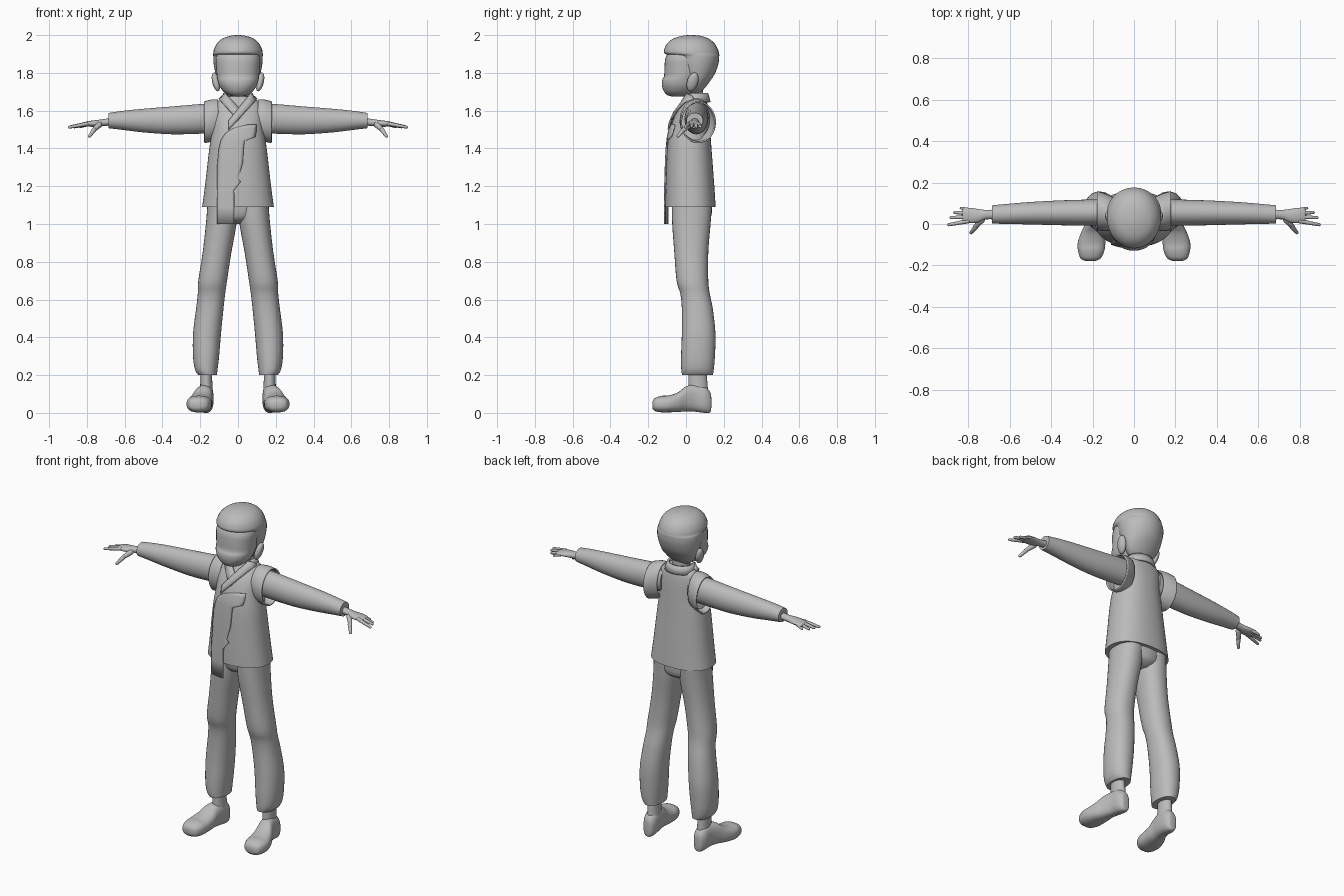
import bpy, bmesh, math
from mathutils import Vector

grey = bpy.data.materials.new("plain grey")
grey.diffuse_color = (0.5, 0.5, 0.5, 1)


def finish(name, bm, angle=40, solid=0, mirror=False):
    bmesh.ops.recalc_face_normals(bm, faces=bm.faces)
    me = bpy.data.meshes.new(name)
    bm.to_mesh(me)
    bm.free()
    me.materials.append(grey)
    ob = bpy.data.objects.new(name, me)
    bpy.context.collection.objects.link(ob)
    if solid:
        m = ob.modifiers.new("thickness", 'SOLIDIFY')
        m.thickness, m.offset = solid, 0
    if mirror:
        ob.modifiers.new("mirror", 'MIRROR')
    bpy.ops.object.select_all(action='DESELECT')
    ob.select_set(True)
    bpy.context.view_layer.objects.active = ob
    bpy.ops.object.shade_smooth_by_angle(angle=math.radians(angle))
    return ob


def smooth(rings, steps=4):
    """Catmull-Rom interpolation of ring parameters."""
    out = []
    for i in range(len(rings) - 1):
        r = [rings[max(0, min(len(rings) - 1, i + k))] for k in (-1, 0, 1, 2)]
        for s in range(steps):
            t = s / steps
            out.append([0.5 * (2*b + (c-a)*t + (2*a-5*b+4*c-d)*t*t + (3*b-a-3*c+d)*t**3)
                        for a, b, c, d in zip(*r)])
    return out + [list(rings[-1])]


def loft(name, rings, axis='z', n=32, p=2.0, caps=True, steps=4, **kw):
    """Rings: position on axis, then low/high of each of the other two axes."""
    bm = bmesh.new()
    loops = []
    for t, a0, a1, b0, b1 in smooth(rings, steps):
        loop = []
        for k in range(n):
            an = 2 * math.pi * k / n
            c, s = math.cos(an), math.sin(an)
            u = (a0+a1)/2 + (a1-a0)/2 * math.copysign(abs(c)**(2/p), c)
            v = (b0+b1)/2 + (b1-b0)/2 * math.copysign(abs(s)**(2/p), s)
            loop.append(bm.verts.new({'z': (u, v, t), 'x': (t, u, v), 'y': (u, t, v)}[axis]))
        loops.append(loop)
    for l0, l1 in zip(loops, loops[1:]):
        for k in range(n):
            bm.faces.new((l0[k], l0[(k+1) % n], l1[(k+1) % n], l1[k]))
    if caps:
        bm.faces.new(loops[0])
        bm.faces.new(loops[-1])
    return finish(name, bm, **kw)


def strip(name, rows, solid=0.008, **kw):
    """Sheet from rows of points."""
    bm = bmesh.new()
    vs = [[bm.verts.new(q) for q in row] for row in rows]
    for r0, r1 in zip(vs, vs[1:]):
        for k in range(len(r0) - 1):
            bm.faces.new((r0[k], r0[k+1], r1[k+1], r1[k]))
    return finish(name, bm, solid=solid, **kw)


def limb(name, p0, p1, r0, r1):
    """Rounded finger between two points."""
    bm = bmesh.new()
    p0, p1 = Vector(p0), Vector(p1)
    q = (p1 - p0).to_track_quat('Z', 'Y')
    bmesh.ops.create_uvsphere(bm, u_segments=12, v_segments=10, radius=1)
    L = (p1 - p0).length
    for v in bm.verts:
        up = v.co.z > 0.01
        r = r1 if up else r0
        v.co = p0 + q @ Vector((v.co.x*r, v.co.y*r, v.co.z*r + (L - r1 if up else 0)))
    return finish(name, bm, mirror=True)


# Jacket body: z, x range, y range
TORSO = [(1.09, -.19, .19, -.11, .157), (1.2, -.175, .175, -.108, .15), (1.4, -.152, .152, -.1, .135),
         (1.5, -.137, .137, -.085, .128), (1.58, -.135, .135, -.055, .122),
         (1.64, -.118, .118, -.015, .112), (1.675, -.07, .07, .0, .095)]
loft("jacket", TORSO, p=2.3, n=48)


def front_y(x, z):
    """Front surface of the jacket."""
    _, x0, x1, y0, y1 = min(smooth(TORSO, 12), key=lambda r: abs(r[0] - z))
    f = max(0, 1 - abs(x / x1)**2.3) ** (1 / 2.3)
    return (y0 + y1)/2 - (y1 - y0)/2 * f


# Hanging front panel: z, left and right edge
panel = [(1.0, -.11, -.02), (1.09, -.11, -.02), (1.18, -.11, -.02), (1.225, -.11, .015),
         (1.24, -.11, .0), (1.32, -.108, .025), (1.4, -.1, .03), (1.44, -.09, .035),
         (1.46, -.08, .09), (1.485, -.06, .095), (1.505, -.025, .095), (1.525, .05, .095)]
strip("front_panel", [[(a + (b-a)*k/8, front_y(a + (b-a)*k/8, max(z, 1.09)) - .004, z)
                       for k in range(9)] for z, a, b in panel], solid=.008)

# Crossed lapels and the raised neck band
def lapel(name, top, bottom, off):
    rows = []
    for k in range(11):
        t = k / 10
        rows.append([])
        for e in (0, .5, 1):
            a, b = Vector(top[0]).lerp(Vector(top[1]), t), Vector(bottom[0]).lerp(Vector(bottom[1]), t)
            x, z = a.lerp(b, e)
            rows[-1].append((x, front_y(x, min(z, 1.67)) - off, z))
    strip(name, rows, solid=.012)

lapel("under_lapel", [(-.065, 1.69), (.03, 1.585)], [(-.1, 1.66), (.0, 1.55)], .005)
lapel("over_lapel", [(.065, 1.69), (-.05, 1.545)], [(.1, 1.66), (-.05, 1.5)], .011)
band = []
for k in range(25):
    an = math.radians(-25 + 230 * k / 24)
    band.append([(r * math.cos(an), .05 + r * .85 * math.sin(an), z)
                 for r, z in ((.088, 1.645), (.08, 1.67), (.072, 1.692))])
strip("neck_band", band, solid=.012)

# Flared armhole edges of the vest
loft("armhole_edge", [(.105, -.025, .128, 1.45, 1.655), (.14, -.03, .143, 1.44, 1.655),
                      (.178, -.025, .155, 1.432, 1.645)],
     axis='x', caps=False, solid=.008, mirror=True)

# Sleeves, x then y and z ranges
loft("sleeve", [(.09, -.005, .118, 1.485, 1.643), (.2, -.008, .118, 1.478, 1.635),
                (.35, -.006, .114, 1.475, 1.622), (.5, -.002, .106, 1.485, 1.61),
                (.6, .0, .098, 1.497, 1.6), (.685, .002, .09, 1.507, 1.588)],
     axis='x', mirror=True)
# Hand
loft("hand", [(.66, .022, .07, 1.523, 1.563), (.715, .022, .068, 1.518, 1.555),
              (.75, .008, .072, 1.515, 1.55), (.79, .004, .078, 1.515, 1.545),
              (.82, .008, .076, 1.516, 1.538), (.828, .018, .066, 1.522, 1.532)],
     axis='x', n=20, mirror=True)
for nm, a, b, r in (("index_finger", (.8, .014, 1.53), (.9, -.005, 1.511), .011),
                    ("middle_finger", (.805, .034, 1.53), (.89, .03, 1.515), .011),
                    ("ring_finger", (.805, .052, 1.528), (.872, .056, 1.512), .0105),
                    ("little_finger", (.795, .068, 1.527), (.84, .078, 1.512), .0095),
                    ("thumb_base", (.735, .02, 1.525), (.772, -.022, 1.49), .016),
                    ("thumb", (.762, -.014, 1.498), (.79, -.046, 1.46), .012)):
    limb(nm, a, b, r, r * .7)

# Neck and head
loft("neck", [(1.6, -.055, .055, 0, .1), (1.66, -.05, .05, 0, .09), (1.74, -.05, .05, -.01, .09)])
loft("face", [(1.675, -.022, .022, -.075, -.01), (1.682, -.05, .05, -.098, .03),
              (1.70, -.076, .076, -.116, .05), (1.73, -.098, .098, -.127, .07),
              (1.76, -.108, .108, -.127, .08), (1.785, -.112, .112, -.116, .09),
              (1.83, -.116, .116, -.114, .1), (1.88, -.117, .117, -.108, .1),
              (1.93, -.1, .1, -.08, .1)], p=2.2)
loft("hair", [(1.69, -.05, .05, .02, .07), (1.72, -.085, .085, .0, .1), (1.76, -.108, .108, -.01, .13),
              (1.80, -.12, .12, -.035, .155), (1.85, -.129, .129, -.055, .172),
              (1.888, -.131, .131, -.07, .176), (1.902, -.131, .131, -.113, .175),
              (1.925, -.127, .127, -.115, .169), (1.955, -.112, .112, -.1, .152),
              (1.98, -.085, .085, -.07, .122), (1.995, -.045, .045, -.025, .082),
              (2.0, -.012, .012, .01, .042)])
# Ears
bm = bmesh.new()
bmesh.ops.create_uvsphere(bm, u_segments=16, v_segments=12, radius=1)
for v in bm.verts:
    x, y, z = v.co
    v.co = (.117 + .02*x + .01*z, .035 + .03*y + .01*z, 1.752 + .05*z)
finish("ear", bm, mirror=True)

# Trousers
loft("hips", [(1.0, -.05, .05, -.0, .09), (1.03, -.12, .12, -.055, .13), (1.1, -.16, .16, -.072, .138),
              (1.2, -.15, .15, -.07, .13)])
loft("trouser_leg", [(.2, .112, .21, -.02, .142), (.23, .108, .228, -.025, .147),
                     (.3, .1, .238, -.026, .153), (.42, .09, .238, -.022, .156),
                     (.55, .077, .222, -.022, .142), (.63, .068, .213, -.03, .126),
                     (.7, .058, .21, -.05, .118), (.85, .035, .187, -.062, .118),
                     (1.0, .008, .17, -.073, .13), (1.1, .002, .162, -.075, .138)],
     p=2.2, mirror=True)

# Ankles and shoes
loft("ankle", [(.08, .13, .205, .01, .12), (.14, .135, .2, .012, .115), (.26, .14, .2, .015, .105)],
     n=24, mirror=True)
loft("shoe", [(-.178, .185, .235, .025, .06), (-.165, .16, .258, .01, .078), (-.13, .143, .27, .003, .09),
              (-.09, .138, .271, .003, .093), (-.04, .136, .255, .005, .11), (.0, .135, .235, .008, .14),
              (.05, .13, .217, .006, .15), (.1, .13, .21, .0, .14), (.128, .142, .196, .003, .11),
              (.134, .155, .185, .03, .08)],
     axis='y', p=2.5, mirror=True)
